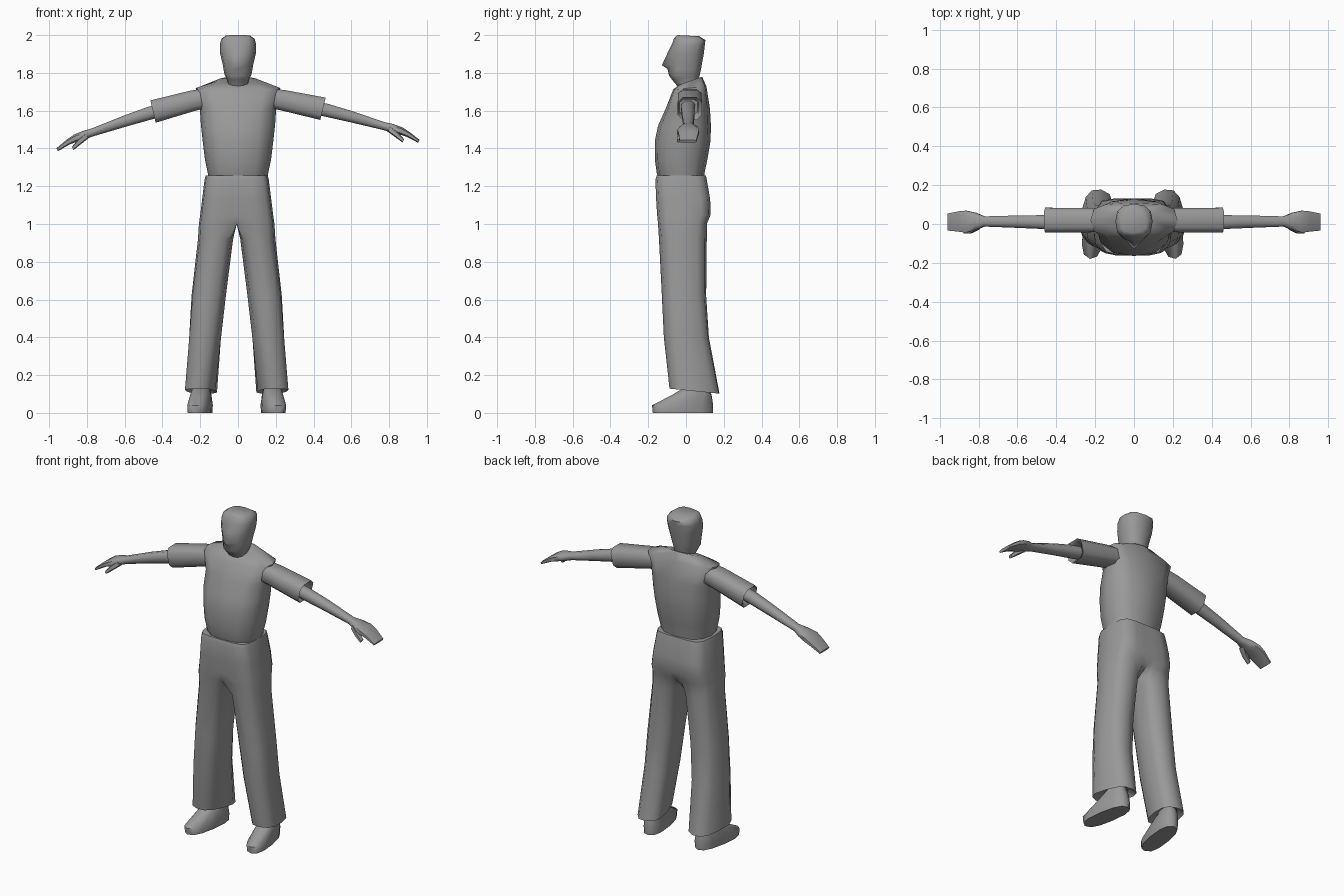
import bpy, bmesh
from math import sin, cos, pi
from mathutils import Vector, Matrix

N = 12
GREY = bpy.data.materials.new("dark_grey")
GREY.diffuse_color = (0.32, 0.32, 0.32, 1)


def sp(v, p):
    return (1 if v >= 0 else -1) * abs(v) ** (2 / p)


def hring(a, yf, yb, z, cx=0, tilt=0, yaw=0, p=2.5, nose=0):
    """Horizontal section; point 0 is the front, tilt raises the back."""
    cy, b = (yf + yb) / 2, (yb - yf) / 2
    pts = []
    for i in range(N):
        t = 2 * pi * i / N
        v = Vector((a * sp(sin(t), p), -b * sp(cos(t), p), 0))
        if i == 0:
            v.y -= nose
        v = Matrix.Rotation(yaw, 3, 'Z') @ v
        pts.append(v + Vector((cx, cy, z + tilt * v.y)))
    return pts


def hip_ring(a, yf, yb, z):
    """Half of the hips, with a flat inner side on x = 0."""
    pts = hring(a / 2, yf, yb, z, cx=a / 2, p=3.2)
    for i in (8, 9, 10):
        pts[i].x = 0
    pts[10].y = pts[11].y = yf
    pts[7].y = pts[8].y = yb
    return pts


def arm_ring(x, y, z, hy, hz, s, slope=0.24, p=3.2, n=8):
    """Section across an arm; the left arm hangs slightly lower."""
    drop = 0.045 * max(0, (x - 0.2) / 0.76) if s < 0 else 0
    pts = []
    for i in range(n):
        t = 2 * pi * (i + 0.5) / n
        h = hz * sp(sin(t), p)
        pts.append(Vector((s * (x + slope * h), y + hy * sp(cos(t), p), z - drop + h)))
    return pts


def loft(name, rings, mirror=False, angle=62):
    bm = bmesh.new()
    vr = [[bm.verts.new(v) for v in r] for r in rings]
    n = len(vr[0])
    for r, q in zip(vr, vr[1:]):
        for i in range(n):
            j = (i + 1) % n
            bm.faces.new((r[i], r[j], q[j], q[i]))
    bm.faces.new(vr[0][::-1])
    bm.faces.new(vr[-1])
    bmesh.ops.recalc_face_normals(bm, faces=bm.faces[:])
    if mirror:
        inner = [f for f in bm.faces if all(abs(v.co.x) < 1e-5 for v in f.verts)]
        bmesh.ops.delete(bm, geom=inner, context='FACES')
    me = bpy.data.meshes.new(name)
    bm.to_mesh(me)
    bm.free()
    me.materials.append(GREY)
    ob = bpy.data.objects.new(name, me)
    bpy.context.collection.objects.link(ob)
    bpy.ops.object.select_all(action='DESELECT')
    ob.select_set(True)
    bpy.context.view_layer.objects.active = ob
    bpy.ops.object.shade_smooth_by_angle(angle=angle * pi / 180)
    if mirror:
        ob.location.x = -0.007
        ob.modifiers.new("mirror", 'MIRROR')
    return ob


# Head and neck, with the nose as a pulled front point
loft("head", [
    hring(0.05, -0.03, 0.06, 1.69),
    hring(0.052, -0.045, 0.065, 1.74, tilt=0.2),
    hring(0.062, -0.075, 0.07, 1.772, tilt=0.1),
    hring(0.071, -0.09, 0.074, 1.79, tilt=0.05),
    hring(0.077, -0.088, 0.08, 1.822, nose=0.01),
    hring(0.08, -0.088, 0.083, 1.84, nose=0.04),
    hring(0.094, -0.085, 0.094, 1.90, nose=0.015),
    hring(0.096, -0.075, 0.10, 1.95, p=2.7),
    hring(0.088, -0.062, 0.103, 1.98, tilt=-0.08, p=2.8),
    hring(0.065, -0.045, 0.07, 1.997, tilt=-0.05, p=2.8)])

# Shirt body
loft("shirt", [
    hring(0.155, -0.145, 0.095, 1.24),
    hring(0.16, -0.155, 0.098, 1.27),
    hring(0.175, -0.165, 0.113, 1.34),
    hring(0.187, -0.165, 0.13, 1.44),
    hring(0.196, -0.148, 0.132, 1.52),
    hring(0.202, -0.108, 0.127, 1.61),
    hring(0.224, -0.068, 0.108, 1.72, tilt=0.1, p=3.3),
    hring(0.105, -0.04, 0.085, 1.758, tilt=0.35),
    hring(0.05, -0.03, 0.07, 1.755, tilt=0.35)])

# Trousers: half hips running into one leg, with a recessed hem
loft("trousers", [
    hip_ring(0.164, -0.155, 0.105, 1.258),
    hip_ring(0.17, -0.162, 0.11, 1.235),
    hip_ring(0.183, -0.158, 0.128, 1.13),
    hip_ring(0.193, -0.153, 0.131, 1.05),
    hip_ring(0.2, -0.148, 0.11, 1.0),
    hring(0.093, -0.143, 0.11, 0.92, cx=0.112, p=2.6),
    hring(0.091, -0.128, 0.107, 0.62, cx=0.148, yaw=0.06, p=2.6),
    hring(0.085, -0.118, 0.122, 0.4, cx=0.167, yaw=0.12, p=2.6),
    hring(0.078, -0.09, 0.18, 0.115, cx=0.189, tilt=-0.1, yaw=0.2, p=2.7),
    hring(0.066, -0.07, 0.14, 0.14, cx=0.189, yaw=0.2, p=2.7)], mirror=True)

# Shoes: low toe rising to the ankle
loft("shoes", [
    hring(0.057, -0.178, 0.144, 0.0, cx=0.194, yaw=0.16),
    hring(0.06, -0.182, 0.146, 0.04, cx=0.194, yaw=0.16),
    hring(0.053, -0.075, 0.137, 0.095, cx=0.19, yaw=0.16),
    hring(0.042, 0.0, 0.12, 0.14, cx=0.187, yaw=0.16)], mirror=True)

for s, side in ((1, "right"), (-1, "left")):
    # Short sleeve with a recessed cuff
    loft(side + "_sleeve", [
        arm_ring(0.16, 0.02, 1.668, 0.064, 0.052, s),
        arm_ring(0.24, 0.02, 1.655, 0.066, 0.056, s),
        arm_ring(0.45, 0.02, 1.61, 0.067, 0.062, s),
        arm_ring(0.44, 0.015, 1.612, 0.054, 0.05, s),
        arm_ring(0.39, 0.012, 1.62, 0.05, 0.046, s)])
    # Forearm, palm and joined fingers
    loft(side + "_arm_and_hand", [
        arm_ring(0.36, 0.012, 1.625, 0.038, 0.036, s, p=2.3),
        arm_ring(0.47, 0.01, 1.602, 0.038, 0.036, s, p=2.3),
        arm_ring(0.60, 0.012, 1.568, 0.034, 0.031, s, p=2.3),
        arm_ring(0.77, 0.013, 1.519, 0.028, 0.022, s, p=2.3),
        arm_ring(0.815, 0.014, 1.507, 0.047, 0.024, s, p=2.6),
        arm_ring(0.865, 0.012, 1.492, 0.06, 0.021, s, p=2.8),
        arm_ring(0.9, 0.013, 1.475, 0.055, 0.014, s, 0.5),
        arm_ring(0.957, 0.01, 1.438, 0.046, 0.008, s, 0.5)])
    # Thumb, below the front edge of the palm
    loft(side + "_thumb", [
        arm_ring(0.80, -0.01, 1.503, 0.02, 0.014, s, 0.6, n=6),
        arm_ring(0.84, -0.032, 1.473, 0.017, 0.013, s, 0.6, n=6),
        arm_ring(0.875, -0.038, 1.44, 0.012, 0.008, s, 0.6, n=6)])
